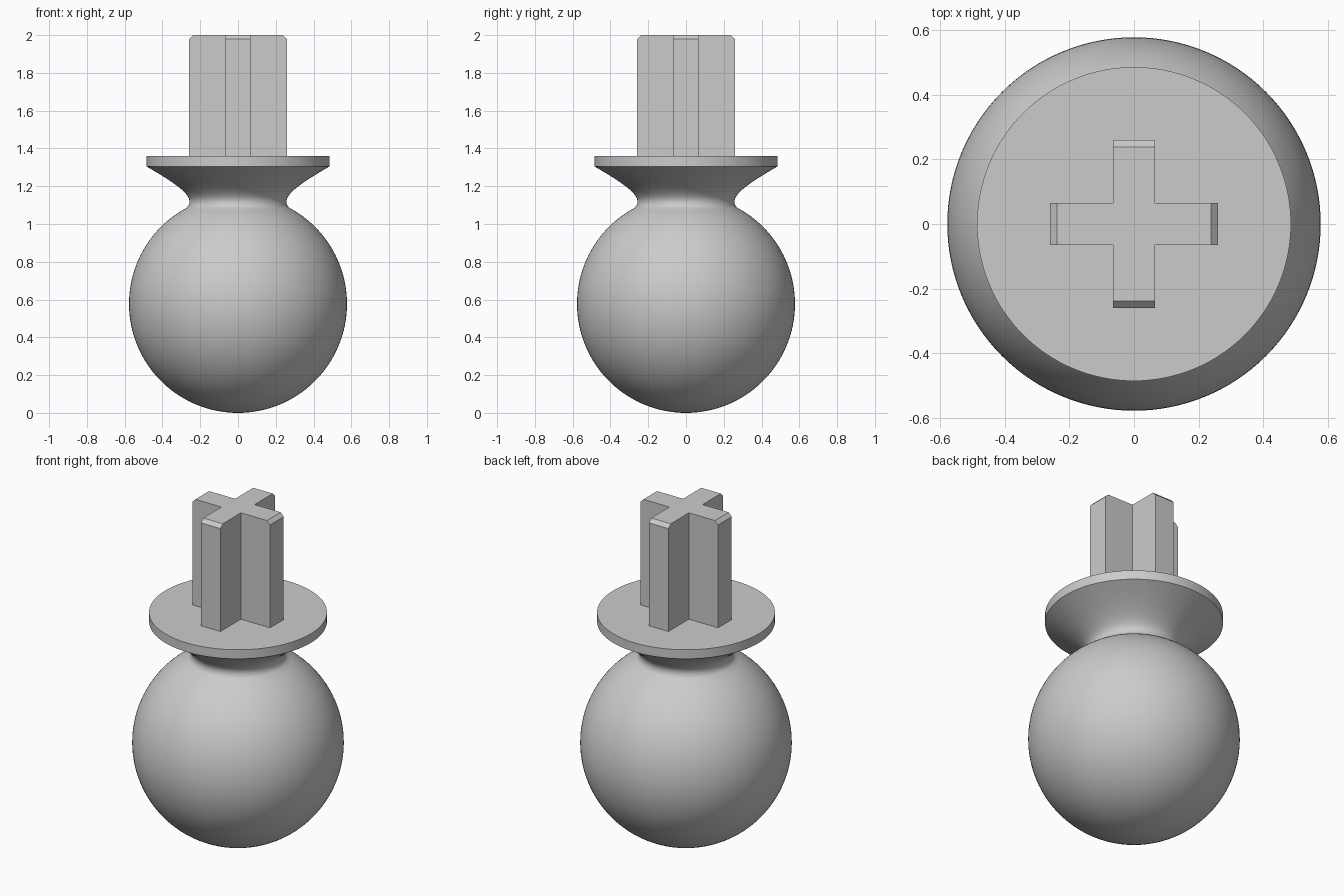
import bpy
import bmesh
import math

cube = bpy.data.objects.get("Cube")
if cube:
    bpy.data.objects.remove(cube, do_unlink=True)

grey = bpy.data.materials.new("plain grey")
grey.use_nodes = True
colour = (0.6, 0.6, 0.6, 1)
grey.diffuse_color = colour
grey.node_tree.nodes["Principled BSDF"].inputs["Base Color"].default_value = colour


def add_object(name, bm):
    bmesh.ops.recalc_face_normals(bm, faces=bm.faces)
    mesh = bpy.data.meshes.new(name)
    bm.to_mesh(mesh)
    bm.free()
    mesh.materials.append(grey)
    obj = bpy.data.objects.new(name, mesh)
    bpy.context.collection.objects.link(obj)
    return obj


def smooth(obj):
    bpy.ops.object.select_all(action="DESELECT")
    obj.select_set(True)
    bpy.context.view_layer.objects.active = obj
    bpy.ops.object.shade_smooth_by_angle(angle=math.radians(35))


def lathe(name, profile, steps=128):
    bm = bmesh.new()
    verts = [bm.verts.new((r, 0, z)) for r, z in profile]
    edges = [bm.edges.new(pair) for pair in zip(verts, verts[1:])]
    bmesh.ops.spin(bm, geom=verts + edges, cent=(0, 0, 0), axis=(0, 0, 1),
                   angle=math.tau, steps=steps)
    bmesh.ops.remove_doubles(bm, verts=bm.verts, dist=0.0001)
    return add_object(name, bm)


# Ball running into a flared neck
RADIUS = 0.577
END = math.acos(-0.51 / RADIUS)
ball = [(RADIUS * math.sin(END * i / 56), RADIUS - RADIUS * math.cos(END * i / 56))
        for i in range(57)]
neck = [(0.262, 1.097), (0.258, 1.11), (0.257, 1.122), (0.26, 1.135),
        (0.268, 1.15), (0.283, 1.168), (0.307, 1.19), (0.343, 1.217),
        (0.385, 1.245), (0.432, 1.274), (0.485, 1.305)]
smooth(lathe("ball_and_neck", ball + neck))

# Flat round collar
smooth(lathe("collar", [(0, 1.305), (0.485, 1.305), (0.485, 1.36), (0, 1.36)]))

# Cross-shaped shaft with chamfered arm tips
W, L, C, BASE, TOP = 0.065, 0.259, 0.021, 1.36, 2.0
bm = bmesh.new()
outline = []
for k in range(4):
    c, s = round(math.cos(k * math.pi / 2)), round(math.sin(k * math.pi / 2))
    outline += [(x * c - y * s, x * s + y * c) for x, y in ((L, -W), (L, W), (W, W))]
bottom = bm.faces.new([bm.verts.new((x, y, BASE)) for x, y in outline])
top = bmesh.ops.extrude_face_region(bm, geom=[bottom], use_keep_orig=True)["geom"]
bmesh.ops.translate(bm, vec=(0, 0, TOP - BASE),
                    verts=[v for v in top if isinstance(v, bmesh.types.BMVert)])
tips = [e for e in bm.edges
        if all(v.co.z > TOP - 0.01 and v.co.xy.length > 0.2 for v in e.verts)
        and e.calc_length() < 2 * W + 0.01]
bmesh.ops.bevel(bm, geom=tips, offset=C, segments=1, affect="EDGES")
add_object("cross_shaft", bm)
